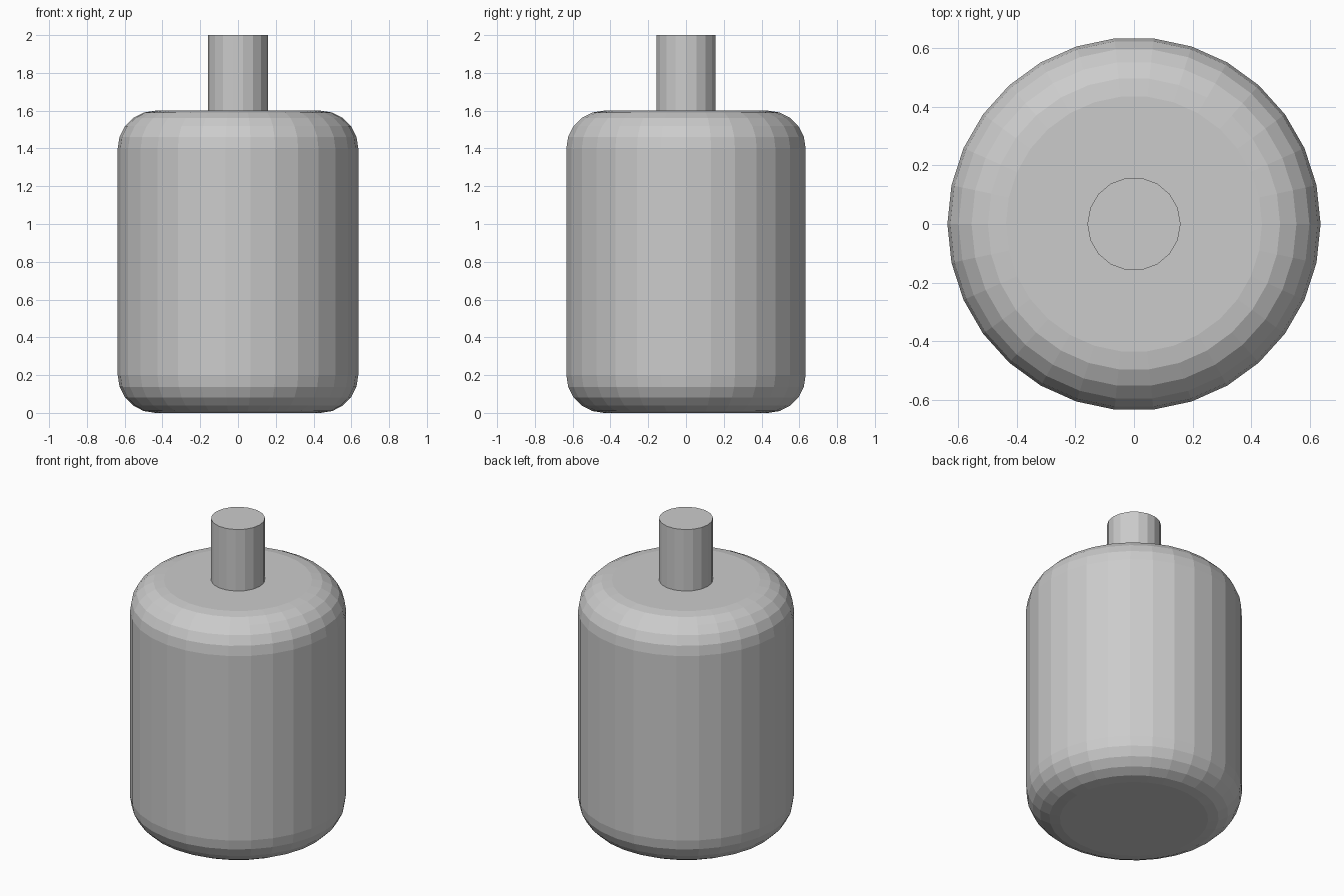
import bpy
import bmesh
from math import sin, cos, pi

cube = bpy.data.objects.get("Cube")
if cube:
    bpy.data.objects.remove(cube, do_unlink=True)

grey = bpy.data.materials.new("plain grey")
grey.use_nodes = True
colour = (0.6, 0.6, 0.6, 1)
grey.diffuse_color = colour
grey.node_tree.nodes["Principled BSDF"].inputs["Base Color"].default_value = colour


def lathe(name, profile, sides):
    """Closed, flat-shaded solid from a bottom-to-top (radius, height) profile."""
    bm = bmesh.new()
    rings = [[bm.verts.new((r * cos(2 * pi * i / sides), r * sin(2 * pi * i / sides), z))
              for i in range(sides)] for r, z in profile]
    for low, high in zip(rings, rings[1:]):
        for i in range(sides):
            j = (i + 1) % sides
            bm.faces.new((low[i], low[j], high[j], high[i]))
    bm.faces.new(rings[0][::-1])
    bm.faces.new(rings[-1])
    mesh = bpy.data.meshes.new(name)
    bm.to_mesh(mesh)
    bm.free()
    mesh.materials.append(grey)
    obj = bpy.data.objects.new(name, mesh)
    bpy.context.collection.objects.link(obj)
    return obj


# Drum with rounded rims
radius, height, fillet, steps = 0.637, 1.6, 0.2, 5
arc = [(radius - fillet + fillet * sin(pi / 2 * k / steps),
        fillet - fillet * cos(pi / 2 * k / steps)) for k in range(steps + 1)]
lathe("rounded_body", arc + [(r, height - z) for r, z in reversed(arc)], 30)

# Stem on top
lathe("top_stem", [(0.159, height), (0.159, 2.0)], 18)
